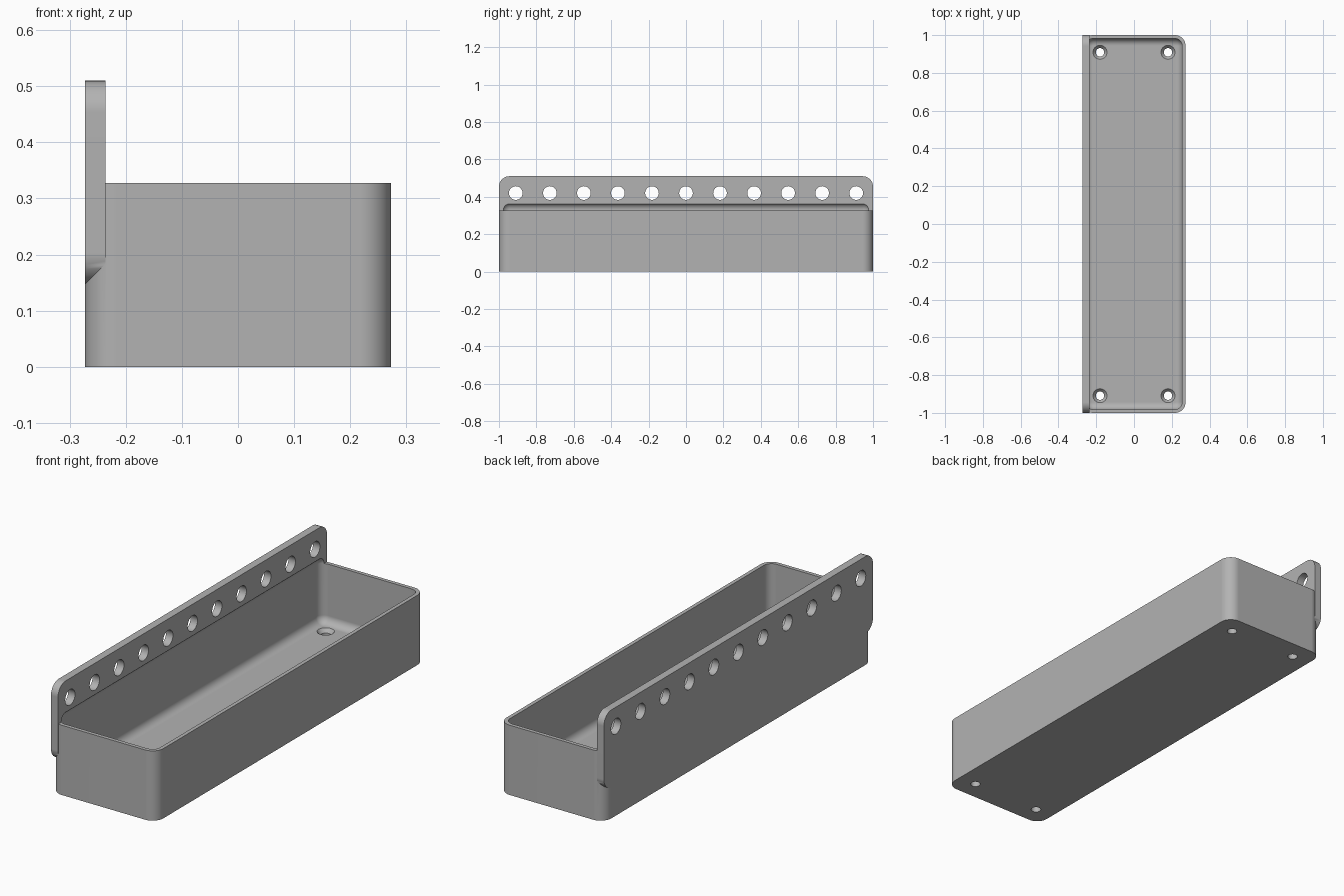
import bpy, bmesh, math
from mathutils import Matrix, Vector

cube = bpy.data.objects.get("Cube")
if cube:
    bpy.data.objects.remove(cube, do_unlink=True)

W, L, H = 0.5455, 2.0, 0.328          # tray width, length, height
WALL, FLOOR, R = 0.018, 0.05, 0.056   # wall, floor, outer corner radius
PLATE, P_LOW, P_TOP = 0.0364, 0.147, 0.51

grey = bpy.data.materials.new("plain grey")
grey.use_nodes = True
colour = (0.45, 0.45, 0.45, 1)
grey.diffuse_color = colour
grey.node_tree.nodes["Principled BSDF"].inputs["Base Color"].default_value = colour


def make_object(name, bm):
    bmesh.ops.recalc_face_normals(bm, faces=bm.faces)
    mesh = bpy.data.meshes.new(name)
    bm.to_mesh(mesh)
    bm.free()
    mesh.materials.append(grey)
    obj = bpy.data.objects.new(name, mesh)
    bpy.context.collection.objects.link(obj)
    return obj


def rounded_box(name, low, high, axis, radius, end_radius=0):
    """Box with rounded edges along one axis, and optionally rounded ends."""
    low, high = Vector(low), Vector(high)
    bm = bmesh.new()
    bmesh.ops.create_cube(bm, size=1, matrix=Matrix.Translation((low + high) / 2)
                          @ Matrix.Diagonal((high - low).to_4d()))

    def along(e):
        d = e.verts[1].co - e.verts[0].co
        return abs(d[axis]) > 0.99 * d.length

    bmesh.ops.bevel(bm, geom=[e for e in bm.edges if along(e)], offset=radius,
                    segments=12, profile=0.5, affect='EDGES')
    if end_radius:
        rims = [e for e in bm.edges
                if abs(e.verts[0].co[axis] - e.verts[1].co[axis]) < 1e-5]
        bmesh.ops.bevel(bm, geom=rims, offset=end_radius, segments=10,
                        profile=0.5, affect='EDGES')
    return make_object(name, bm)


def add_cone(bm, place, r1, r2, depth):
    bmesh.ops.create_cone(bm, cap_ends=True, segments=40, radius1=r1,
                          radius2=r2, depth=depth, matrix=place)


def combine(target, other, operation):
    mod = target.modifiers.new(operation, 'BOOLEAN')
    mod.operation, mod.solver, mod.object = operation, 'EXACT', other
    bpy.ops.object.select_all(action='DESELECT')
    bpy.context.view_layer.objects.active = target
    target.select_set(True)
    bpy.ops.object.modifier_apply(modifier=mod.name)
    bpy.data.objects.remove(other, do_unlink=True)


# Tray body and the upright hanging plate
tray = rounded_box("tray", (-W/2, -L/2, 0), (W/2, L/2, H), 2, R)
plate = rounded_box("hanging_plate", (-W/2, -L/2, P_LOW),
                    (-W/2 + PLATE, L/2, P_TOP), 0, R)
combine(tray, plate, 'UNION')

# Cavity with rounded floor, undercutting the plate just above the rim
cavity = rounded_box("cavity_cutter", (-W/2 + WALL, -L/2 + WALL, FLOOR),
                     (W/2 - WALL, L/2 - WALL, 0.367), 2, 0.039, 0.0364)
combine(tray, cavity, 'DIFFERENCE')

# Row of round holes through the plate
bm = bmesh.new()
for i in range(-5, 6):
    add_cone(bm, Matrix.Translation((-W/2 + PLATE/2, i * 0.182, 0.42))
             @ Matrix.Rotation(math.pi / 2, 4, 'Y'), 0.0364, 0.0364, 0.1)
combine(tray, make_object("plate_hole_cutter", bm), 'DIFFERENCE')

# Countersunk screw holes in the floor
SINK = 0.018
for part in ("shaft", "countersink"):
    bm = bmesh.new()
    for x in (-0.18, 0.18):
        for y in (-0.909, 0.909):
            if part == "shaft":
                add_cone(bm, Matrix.Translation((x, y, 0.03)), 0.022, 0.022, 0.12)
            else:
                add_cone(bm, Matrix.Translation((x, y, FLOOR)),
                         0.022, 0.052, SINK * 2)
    combine(tray, make_object(part + "_cutter", bm), 'DIFFERENCE')

# Smooth rounded parts, crisp edges
tray.name = "wall_tray"
bpy.ops.object.select_all(action='DESELECT')
tray.select_set(True)
bpy.context.view_layer.objects.active = tray
bpy.ops.object.shade_smooth_by_angle(angle=math.radians(30))
normals = tray.modifiers.new("even_normals", 'WEIGHTED_NORMAL')
normals.keep_sharp = True
